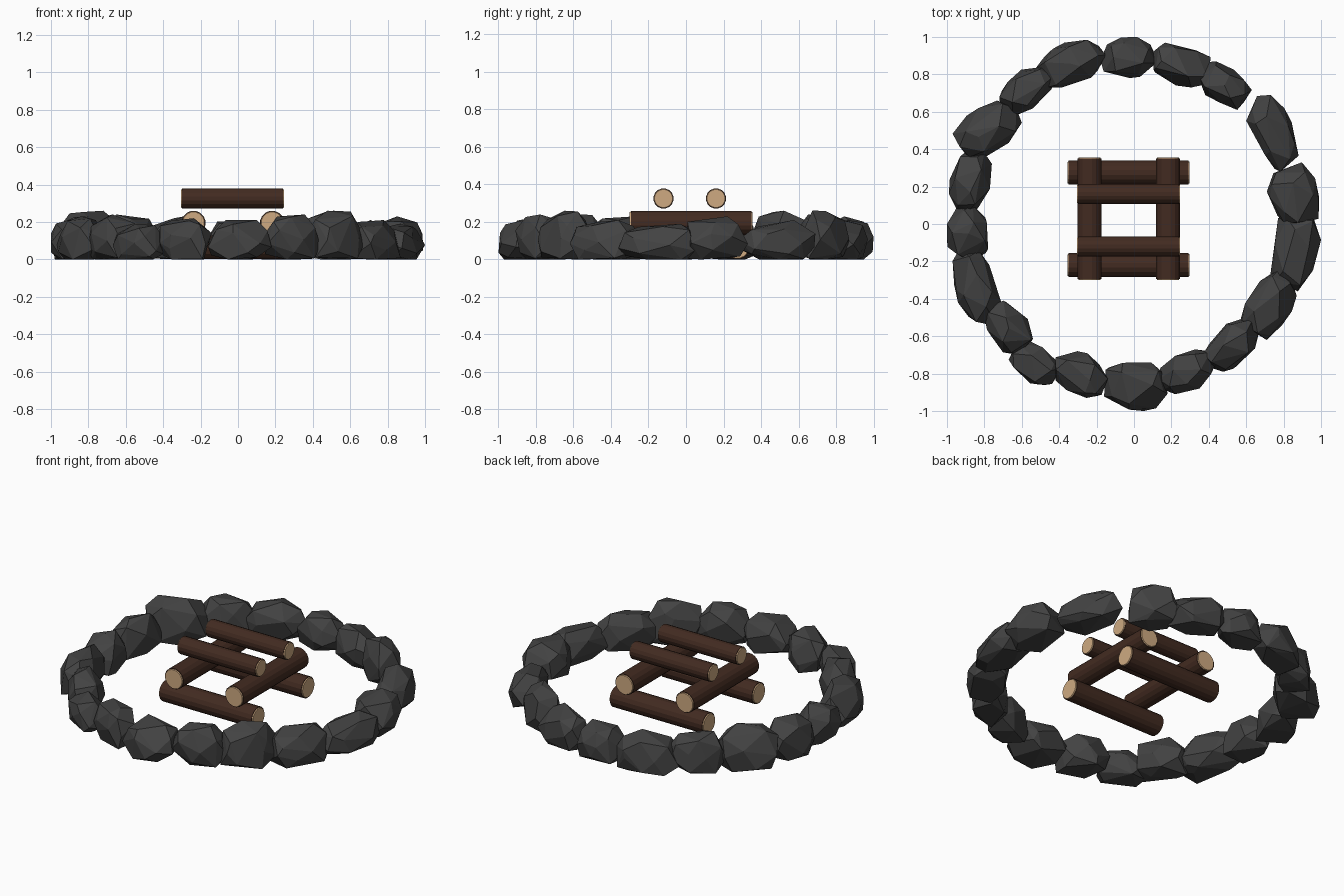
import bpy, bmesh, math, random
from mathutils import Vector, Matrix

if "Cube" in bpy.data.objects:
    bpy.data.objects.remove(bpy.data.objects["Cube"])


def material(name, rgb):
    m = bpy.data.materials.new(name)
    m.diffuse_color = (*rgb, 1)
    m.use_nodes = True
    m.node_tree.nodes["Principled BSDF"].inputs["Base Color"].default_value = m.diffuse_color
    return m


STONE = material("charcoal stone", (0.055, 0.055, 0.055))
BARK = material("dark bark", (0.055, 0.024, 0.015))
WOOD = material("cut wood", (0.62, 0.40, 0.22))


def finish(bm, name, mats):
    bmesh.ops.recalc_face_normals(bm, faces=bm.faces[:])
    me = bpy.data.meshes.new(name)
    bm.to_mesh(me)
    bm.free()
    for m in mats:
        me.materials.append(m)
    ob = bpy.data.objects.new(name, me)
    bpy.context.collection.objects.link(ob)
    return ob


# Faceted boulder: hull of scattered points, broad flat base, fitted to its extents
def stone(i, x0, x1, y0, y1, h):
    rng = random.Random(40 + i)
    turn = math.atan2((y0 + y1) / 2, (x0 + x1) / 2) + math.pi / 2
    rot = Matrix.Rotation(turn, 3, 'Z')
    n, pts = 22, []
    for k in range(n):
        z = 1 - 2 * (k + 0.5) / n
        a = k * 2.39996 + rng.uniform(-0.35, 0.35)
        z = max(-1, min(1, z + rng.uniform(-0.12, 0.12)))
        r = math.sqrt(1 - z * z) ** 0.65 * (1 - 0.1 * z)
        s = rng.uniform(0.92, 1.08)
        ca, sa = math.cos(a), math.sin(a)
        ca, sa = (math.copysign(abs(v) ** 0.85, v) for v in (ca, sa))
        pts.append(rot @ Vector((0.165 * r * ca * s, 0.105 * r * sa * s,
                                 max(-0.10, 0.14 * z * s))))
    lo = [min(p[c] for p in pts) for c in range(3)]
    hi = [max(p[c] for p in pts) for c in range(3)]
    a0, a1 = (x0, y0, 0), (x1, y1, h)
    bm = bmesh.new()
    for p in pts:
        bm.verts.new([a0[c] + (p[c] - lo[c]) / (hi[c] - lo[c]) * (a1[c] - a0[c])
                      for c in range(3)])
    res = bmesh.ops.convex_hull(bm, input=bm.verts[:])
    junk = {g for g in res["geom_interior"] + res["geom_unused"]
            if isinstance(g, bmesh.types.BMVert)}
    bmesh.ops.delete(bm, geom=list(junk), context='VERTS')
    bmesh.ops.dissolve_limit(bm, angle_limit=math.radians(9),
                             verts=bm.verts[:], edges=bm.edges[:])
    finish(bm, f"ring_stone_{i + 1}", [STONE])


# Ring stones: x range, y range, height, going clockwise from the back
RING = [
    (-.53, -.15, .73, .985, .23), (-.18, .12, .78, 1.0, .21),
    (.10, .41, .73, .97, .22), (.35, .63, .61, .87, .26),
    (.60, .88, .28, .69, .21), (.71, .99, .00, .33, .23),
    (.73, 1.0, -.36, .05, .19), (.57, .87, -.62, -.25, .21),
    (.37, .67, -.79, -.50, .26), (.13, .44, -.91, -.67, .24),
    (-.16, .18, -1.0, -.74, .21), (-.42, -.14, -.93, -.68, .22),
    (-.67, -.40, -.86, -.62, .19), (-.81, -.54, -.70, -.41, .24),
    (-.97, -.71, -.54, -.14, .23), (-1.0, -.78, -.20, .10, .22),
    (-.99, -.76, .07, .38, .23), (-.97, -.60, .35, .66, .26),
    (-.72, -.43, .58, .84, .24),
]
for i, r in enumerate(RING):
    stone(i, *r)


# Log: bark cylinder with slightly proud cut-wood ends
def log(name, axis, start, end, across, z, radius):
    bm = bmesh.new()
    L, lip, sides = end - start, 0.006, 16
    rings = []
    for t, r in ((0, .9), (lip, .94), (lip, 1), (L - lip, 1),
                 (L - lip, .94), (L, .9)):
        ring = []
        for k in range(sides):
            a = 2 * math.pi * (k + .5) / sides
            u, w = r * radius * math.cos(a), z + r * radius * math.sin(a)
            co = (start + t, across + u, w) if axis == 'X' else (across + u, start + t, w)
            ring.append(bm.verts.new(co))
        rings.append(ring)
    for j in range(5):
        for k in range(sides):
            n = (k + 1) % sides
            f = bm.faces.new((rings[j][k], rings[j][n], rings[j + 1][n], rings[j + 1][k]))
            f.material_index = 1 if j in (0, 4) else 0
    for ring in (rings[0], rings[-1]):
        bm.faces.new(ring).material_index = 1
    finish(bm, name, [BARK, WOOD])


# Three crossed layers of paired logs
log("bottom_log_front", 'X', -.355, .298, -.22, .065, .065)
log("bottom_log_back", 'X', -.355, .298, .275, .065, .065)
log("middle_log_left", 'Y', -.30, .355, -.238, .195, .065)
log("middle_log_right", 'Y', -.30, .355, .182, .195, .065)
log("top_log_front", 'X', -.305, .247, -.12, .325, .054)
log("top_log_back", 'X', -.305, .247, .16, .325, .054)
